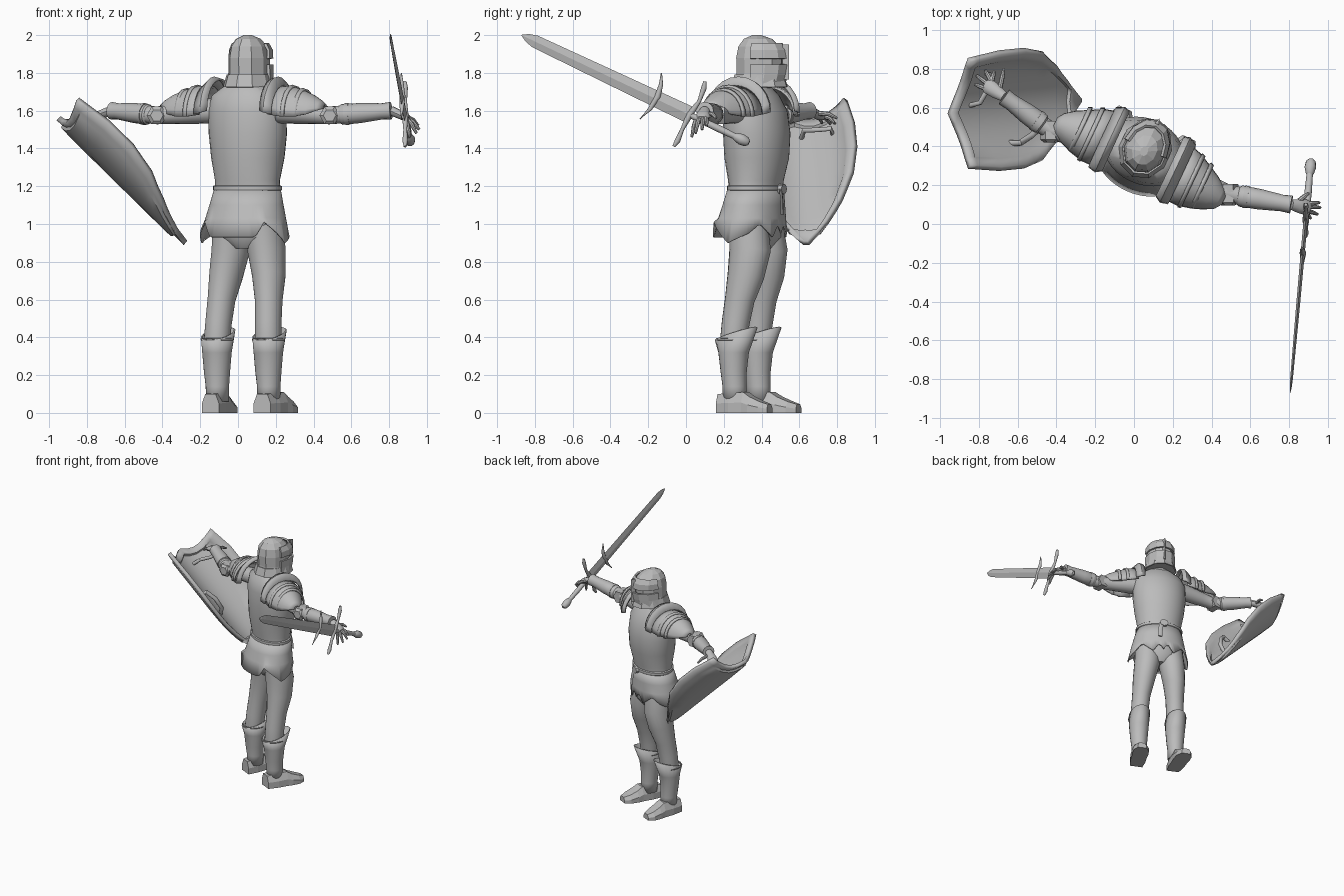
import bpy, bmesh, math
from mathutils import Vector, Matrix

cube = bpy.data.objects.get("Cube")
if cube:
    bpy.data.objects.remove(cube)

steel = bpy.data.materials.new("plain grey")
steel.use_nodes = True
GREY = (0.5, 0.5, 0.5, 1)
steel.diffuse_color = GREY
steel.node_tree.nodes["Principled BSDF"].inputs["Base Color"].default_value = GREY

# The body is turned a little about the vertical
BODY = Matrix.Translation((0.05, 0.37, 0)) @ Matrix.Rotation(math.radians(-25), 4, 'Z')
WORLD = Matrix.Identity(4)
smooth_parts = []


def skin(name, rings, frame=WORLD, closed=True, caps=True, thick=0, smooth=True):
    """Bridge a list of point rings into one mesh object."""
    bm = bmesh.new()
    rows = [[bm.verts.new(p) for p in ring] for ring in rings]
    n = len(rows[0])
    for r0, r1 in zip(rows, rows[1:]):
        for i in range(n if closed else n - 1):
            j = (i + 1) % n
            bm.faces.new((r0[i], r0[j], r1[j], r1[i]))
    if caps:
        bm.faces.new(rows[0])
        bm.faces.new(rows[-1])
    bmesh.ops.recalc_face_normals(bm, faces=bm.faces)
    mesh = bpy.data.meshes.new(name)
    bm.to_mesh(mesh)
    bm.free()
    mesh.materials.append(steel)
    ob = bpy.data.objects.new(name, mesh)
    bpy.context.collection.objects.link(ob)
    ob.matrix_world = frame
    if thick:
        mod = ob.modifiers.new("thickness", 'SOLIDIFY')
        mod.thickness = thick
        mod.offset = 0
    if smooth:
        smooth_parts.append(ob)
    return ob


def loft(name, sections, n=24, arc=None, **kw):
    """Stack ellipses (cx, cy, z, rx, ry[, lift by angle]); angle 90 is the front."""
    a0, a1 = arc or (90, 450)
    steps = n if arc is None else n - 1
    rings = []
    for cx, cy, z, rx, ry, *lift in sections:
        ring = []
        for i in range(n):
            a = math.radians(a0 + (a1 - a0) * i / steps)
            dz = lift[0](a) if lift else 0
            ring.append((cx + rx * math.cos(a), cy + ry * math.sin(a), z + dz))
        rings.append(ring)
    return skin(name, rings, BODY, closed=arc is None, **kw)


def sweep(name, path, radii, n=12, frame=WORLD, **kw):
    """Run an elliptical section along a path; radii are numbers or (side, up)."""
    pts = [Vector(p) for p in path]
    rings = []
    for i, p in enumerate(pts):
        t = (pts[min(i + 1, len(pts) - 1)] - pts[max(i - 1, 0)]).normalized()
        up = Vector((1, 0, 0)) if abs(t.z) > 0.75 else Vector((0, 0, 1))
        side = t.cross(up).normalized()
        up = side.cross(t)
        r = radii[i]
        ra, rb = r if isinstance(r, tuple) else (r, r)
        rings.append([p + side * ra * math.cos(math.tau * k / n)
                      + up * rb * math.sin(math.tau * k / n) for k in range(n)])
    return skin(name, rings, frame, **kw)


def arch(name, sections):
    """Shoulder plate made of arches (x, centre y, base z, half width, height)."""
    rings = [[(x, y + w * math.cos(math.pi * k / 12), z + h * math.sin(math.pi * k / 12))
              for k in range(13)] for x, y, z, w, h in sections]
    return skin(name, rings, BODY, closed=False, caps=False, thick=0.012)


# Torso, neck, hips and belt
loft("breastplate", [(0, 0, 1.19, .18, .135), (0, 0, 1.23, .178, .14), (0, .005, 1.35, .2, .165),
                     (0, .005, 1.48, .215, .17), (0, -.005, 1.6, .215, .16), (0, -.02, 1.68, .19, .13),
                     (0, -.02, 1.73, .12, .09)], n=32)
loft("neck", [(0, 0, 1.68, .075, .075), (0, .01, 1.8, .07, .075)])
loft("hips", [(0, 0, .87, .07, .08), (0, 0, .93, .17, .125), (0, 0, 1.05, .18, .13), (0, 0, 1.2, .17, .13)])
loft("belt", [(0, 0, 1.175, .183, .138), (0, 0, 1.18, .19, .145), (0, 0, 1.2, .19, .145),
              (0, 0, 1.205, .183, .138)])
sweep("belt_buckle", [(.0, .14, 1.185), (.0, .165, 1.185)], [(.035, .028)] * 2, n=8, frame=BODY)
sweep("belt_end", [(.02, .155, 1.18), (.03, .165, 1.12), (.035, .17, 1.05)], [(.006, .018)] * 3, n=4, frame=BODY)

# Tunic skirt with a pointed hem, measured as degrees away from the back
HEM = [(0, .93), (33, .93), (45, 1.01), (85, .9), (120, .95), (138, 1.0), (160, .93), (172, 1.0), (180, .95)]


def hem(a):
    d = abs((math.degrees(a) - 270 + 180) % 360 - 180)
    for (d0, z0), (d1, z1) in zip(HEM, HEM[1:]):
        if d <= d1 + 1e-6:
            return z0 + (z1 - z0) * (d - d0) / (d1 - d0)
    return HEM[-1][1]


loft("tunic_skirt", [(0, 0, 1.19, .178, .137), (0, -.012, 1.1, .2, .152),
                     (0, -.022, 1.03, .218, .165), (0, -.035, 0, .243, .18, hem)],
     n=72, caps=False, thick=.008)

# Helmet: faceted skull, two visor plates leaving an eye slit, neck flare
loft("helmet", [(0, .02, 1.735, .118, .14), (0, .02, 1.8, .108, .128), (0, .02, 1.88, .108, .13),
                (0, .018, 1.94, .096, .116), (0, .012, 1.98, .064, .08), (0, .005, 2.0, .02, .025)],
     n=10, smooth=False)
loft("neck_guard", [(0, .02, 1.725, .13, .155), (0, .02, 1.79, .112, .134)], n=10, caps=False,
     thick=.01, smooth=False)
loft("visor_brow", [(0, .02, 1.875, .113, .155), (0, .02, 1.92, .112, .148), (0, .02, 1.955, .094, .122)],
     n=7, arc=(0, 180), caps=False, thick=.014, smooth=False)
loft("visor_chin", [(0, .02, 1.735, .12, .135), (0, .02, 1.79, .114, .15), (0, .02, 1.845, .113, .158)],
     n=7, arc=(0, 180), caps=False, thick=.014, smooth=False)
skin("visor_ridge", [[(x, .02 + y, z) for x, y in ((-.012, .14), (0, .172), (.012, .14))]
                     for z in (1.765, 1.845, 1.95)], BODY, smooth=False)

# Legs, boots, shoulder plates
for s, side in ((-1, "left"), (1, "right")):
    sweep(side + "_leg", [(s * .09, 0, 1.0), (s * .105, .015, .86), (s * .125, .0, .73), (s * .138, -.03, .6),
                          (s * .145, -.05, .48), (s * .15, -.065, .36), (s * .15, -.06, .1)],
          [.105, (.112, .1), (.1, .088), (.08, .073), (.075, .07), .07, .05], n=20, frame=BODY)
    cx = s * .15
    loft(side + "_boot", [(cx, -.055, .06, .056, .062), (cx, -.055, .14, .058, .06),
                          (cx, -.06, .22, .066, .066), (cx, -.06, .32, .074, .078),
                          (cx, -.045, .42, .08, .115, lambda a: .035 * math.sin(a))],
         n=20, caps=False, thick=.008)
    loft(side + "_boot_seam", [(cx, -.06, .385, .081, .092), (cx, -.06, .395, .083, .094)], n=20,
         caps=False, thick=.006)
    rings = []
    for y, a, h in ((-.14, .05, .1), (-.06, .062, .105), (.02, .062, .11), (.06, .066, .085),
                    (.12, .062, .06), (.165, .036, .045)):
        c = s * (.155 + .1 * (y + .1))
        rings.append([(c + a * u, y, h * w) for u, w in
                      ((-1, 0), (-1, .5), (-.6, 1), (.6, 1), (1, .5), (1, 0))])
    skin(side + "_foot", rings, BODY, smooth=False)
    arch(side + "_collar_plate", [(s * .155, -.01, 1.6, .165, .165), (s * .185, -.015, 1.59, .18, .185),
                                  (s * .225, -.02, 1.58, .165, .155)])
    arch(side + "_pauldron", [(s * .2, -.02, 1.58, .15, .145), (s * .27, -.03, 1.57, .142, .155),
                              (s * .34, -.04, 1.57, .115, .135), (s * .4, -.045, 1.58, .088, .1),
                              (s * .45, -.05, 1.6, .055, .05), (s * .475, -.05, 1.61, .02, .02)])
    for x, w, h in ((.275, .148, .162), (.335, .124, .145)):
        arch(side + "_pauldron_band", [(s * x, -.03, 1.57, w, h), (s * (x + .02), -.033, 1.57, w - .006, h - .006)])

# Arms: shoulder, elbow, wrist, palm end, fingertips
ARMS = {
    "left": [(-.12, .43, 1.6), (-.43, .48, 1.575), (-.67, .655, 1.6), (-.75, .71, 1.57),
             [(-.82, .72, 1.535), (-.81, .765, 1.53), (-.765, .79, 1.53), (-.72, .785, 1.535), (-.67, .8, 1.56)]],
    "right": [(.22, .26, 1.6), (.485, .155, 1.575), (.81, .1, 1.6), (.89, .085, 1.565),
              [(.955, .11, 1.52), (.96, .085, 1.5), (.945, .05, 1.48), (.91, .03, 1.46), (.9, .16, 1.56)]],
}
for side, (sh, el, wr, pm, tips) in ARMS.items():
    sh, el, wr, pm = map(Vector, (sh, el, wr, pm))
    sweep(side + "_arm", [sh, sh.lerp(el, .6), el, el.lerp(wr, .4), wr], [.068, .056, .047, .048, .03], n=16)
    sweep(side + "_forearm_guard", [el.lerp(wr, f) for f in (.16, .2, .5, .85, 1)],
          [.045, .055, .053, .043, .046], n=16)
    sweep(side + "_guard_band", [el.lerp(wr, f) for f in (.25, .32)], [.058, .057], n=16)
    sweep(side + "_elbow_cop", [el + Vector((0, y, 0)) for y in (.05, -.045, -.06)],
          [.052, .054, .034], n=6, smooth=False)
    sweep(side + "_palm", [wr, wr.lerp(pm, .5), pm, pm.lerp(wr, -.2)],
          [.026, (.036, .024), (.04, .022), (.028, .014)], n=10)
    across = (pm - wr).cross(Vector((0, 0, 1))).normalized()
    for k, tip in enumerate(tips):
        tip = Vector(tip)
        off = across * (.028 * max(-1, min(1, (tip - pm).dot(across) / .05)))
        root = (wr.lerp(pm, .45) if k == 4 else pm) + off
        sweep(side + "_finger", [root, root.lerp(tip, .55) + Vector((0, 0, .01)), tip], [.013, .012, .007], n=8)

# Sword
pommel, point = Vector((.91, .31, 1.44)), Vector((.805, -.87, 2.0))


def along(t):
    return pommel.lerp(point, t)


sweep("sword_blade", [along(t) for t in (.24, .6, .94, .975, 1)],
      [(.011, .046), (.01, .04), (.007, .034), (.005, .022), (.001, .002)], n=4, smooth=False)
sweep("sword_grip", [along(t) for t in (0, .03, .13, .24)], [.014, .016, .019, .016])
sweep("sword_pommel", [along(t) for t in (-.02, -.01, .015, .04, .05)], [.012, .025, .03, .022, .014])
sweep("sword_guard", [(.885, .1, 1.755), (.885, .095, 1.72), (.885, .07, 1.65), (.885, .02, 1.58),
                      (.885, -.02, 1.5), (.885, -.045, 1.44), (.885, -.065, 1.41)],
      [.008, .015, .01, .018, .01, .015, .008], n=10)
sweep("sword_side_guard", [(.865, -.13, 1.8), (.867, -.132, 1.74), (.87, -.15, 1.675), (.867, -.19, 1.61),
                           (.865, -.245, 1.555)], [.003, .011, .017, .011, .003], n=10)

# Shield: curved plate with scalloped top, raised rim and two grips
PEAK, DOWN, IN = Vector((-.95, .57, 1.56)), Vector((.707, .07, -.695)), Vector((.707, 0, .707))
WIDTH = [(0, .275), (.2, .3), (.38, .3), (.55, .27), (.7, .2), (.82, .12), (.95, .012)]


def on_shield(u, v, w=0):
    for (v0, h0), (v1, h1) in zip(WIDTH, WIDTH[1:]):
        if v <= v1:
            half = h0 + (h1 - h0) * (v - v0) / (v1 - v0)
            break
    y = u * half
    vv = v + .045 * math.sin(math.pi * abs(u)) * (1 - v / .95)
    return PEAK + DOWN * vv + Vector((0, y, 0)) + IN * (w + 1.9 * y * y)


cols = [-1, -.87, -.84, -.6, -.4, -.2, 0, .2, .4, .6, .84, .87, 1]
rows = [0, .045, .055, .2, .3, .38, .46, .55, .63, .7, .76, .82, .86, .87, .95]
skin("shield", [[on_shield(u, v, -.015 if abs(u) < .86 and .05 < v < .865 else 0) for u in cols]
                for v in rows], closed=False, caps=False, thick=.03)
sweep("shield_strap", [on_shield(-.6, .36, -.01), on_shield(-.6, .38, .05), on_shield(-.52, .46, .07),
                       on_shield(-.45, .55, .05), on_shield(-.42, .58, -.01)], [.016] * 5, n=10)
sweep("shield_grip", [on_shield(.1, .14, -.01), on_shield(.15, .14, .06), on_shield(.4, .15, .07),
                      on_shield(.62, .16, .05), on_shield(.66, .16, -.01)], [.013] * 5, n=10)

# Smooth shading with sharp edges kept
bpy.ops.object.select_all(action='DESELECT')
for ob in smooth_parts:
    ob.select_set(True)
bpy.context.view_layer.objects.active = smooth_parts[0]
bpy.ops.object.shade_smooth_by_angle(angle=math.radians(40))
